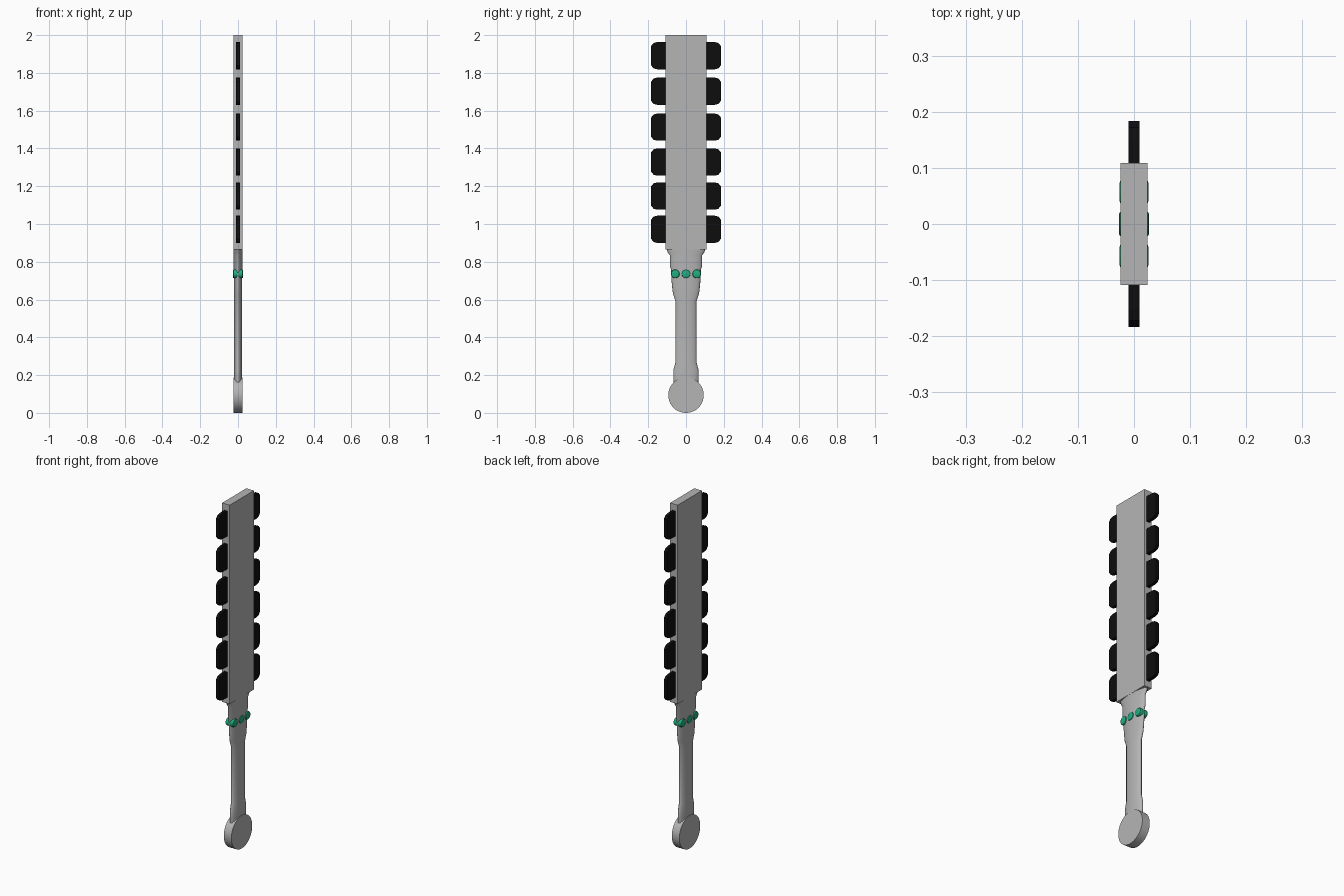
import bpy, bmesh, math
from mathutils import Matrix

if "Cube" in bpy.data.objects:
    bpy.data.objects.remove(bpy.data.objects["Cube"])


def mat(name, rgb):
    m = bpy.data.materials.new(name)
    m.diffuse_color = (*rgb, 1)
    m.use_nodes = True
    m.node_tree.nodes["Principled BSDF"].inputs["Base Color"].default_value = m.diffuse_color
    return m


GREY = mat("stone_grey", (0.46, 0.46, 0.46))
BLACK = mat("obsidian_black", (0.004, 0.004, 0.004))
GREEN = mat("jade_green", (0.015, 0.42, 0.22))


def finish(name, bm, material, smooth=None):
    bmesh.ops.recalc_face_normals(bm, faces=bm.faces)
    me = bpy.data.meshes.new(name)
    bm.to_mesh(me)
    bm.free()
    ob = bpy.data.objects.new(name, me)
    bpy.context.collection.objects.link(ob)
    me.materials.append(material)
    if smooth:
        bpy.ops.object.select_all(action='DESELECT')
        ob.select_set(True)
        bpy.context.view_layer.objects.active = ob
        bpy.ops.object.shade_smooth_by_angle(angle=math.radians(smooth))
    return ob


def disc(name, radius, x0, x1, y, z, sides, material, bevel=0):
    """Flat round part with its axis along x."""
    bm = bmesh.new()
    m = Matrix.Translation(((x0 + x1) / 2, y, z)) @ Matrix.Rotation(math.pi / 2, 4, 'Y')
    bmesh.ops.create_cone(bm, cap_ends=True, segments=sides, radius1=radius,
                          radius2=radius, depth=x1 - x0, matrix=m)
    if bevel:
        rims = [e for e in bm.edges if abs(e.verts[0].co.x - e.verts[1].co.x) < 1e-5]
        bmesh.ops.bevel(bm, geom=rims, offset=bevel, segments=2, profile=0.5, affect='EDGES')
    return finish(name, bm, material, 35)


# Flat wooden blade
bm = bmesh.new()
bmesh.ops.create_cube(bm, size=1, matrix=Matrix.Translation((0, 0, 1.4325))
                      @ Matrix.Diagonal((0.048, 0.218, 1.135, 1)))
finish("blade", bm, GREY)

# Handle: stacked ellipses (height, half width, half thickness)
profile = [(0.12, 0.062, 0.021), (0.19, 0.067, 0.022), (0.23, 0.066, 0.022),
           (0.27, 0.055, 0.021), (0.59, 0.055, 0.021), (0.63, 0.069, 0.022),
           (0.68, 0.075, 0.022), (0.76, 0.079, 0.023), (0.775, 0.086, 0.023),
           (0.835, 0.086, 0.023), (0.85, 0.097, 0.023), (0.87, 0.104, 0.0235)]
N = 32
bm = bmesh.new()
rings = [[bm.verts.new((t * math.cos(2 * math.pi * i / N), w * math.sin(2 * math.pi * i / N), z))
          for i in range(N)] for z, w, t in profile]
for a, b in zip(rings, rings[1:]):
    for i in range(N):
        j = (i + 1) % N
        bm.faces.new((a[i], a[j], b[j], b[i]))
bm.faces.new(rings[0])
bm.faces.new(rings[-1])
finish("handle", bm, GREY, 40)

# Round pommel
disc("pommel", 0.094, -0.024, 0.024, 0, 0.094, 48, GREY)

# Jade studs on both faces of the collar
for side in (-1, 1):
    for k in (-1, 0, 1):
        x = sorted((0, side * (0.027 if k == 0 else 0.0255)))
        disc("stud", 0.023, x[0], x[1], k * 0.057, 0.736, 16, GREEN, 0.006)

# Stone teeth along both edges, outer corners chamfered
for side in (-1, 1):
    for zc in (1.891, 1.703, 1.513, 1.328, 1.148, 0.972):
        bm = bmesh.new()
        outline = [(0.09, -0.072), (0.152, -0.072), (0.172, -0.067), (0.184, -0.052),
                   (0.184, 0.052), (0.172, 0.067), (0.152, 0.072), (0.09, 0.072)]
        face = bm.faces.new([bm.verts.new((-0.0095, side * y, zc + z)) for y, z in outline])
        ext = bmesh.ops.extrude_face_region(bm, geom=[face])
        bmesh.ops.translate(bm, vec=(0.019, 0, 0),
                            verts=[v for v in ext["geom"] if isinstance(v, bmesh.types.BMVert)])
        finish("tooth", bm, BLACK)
